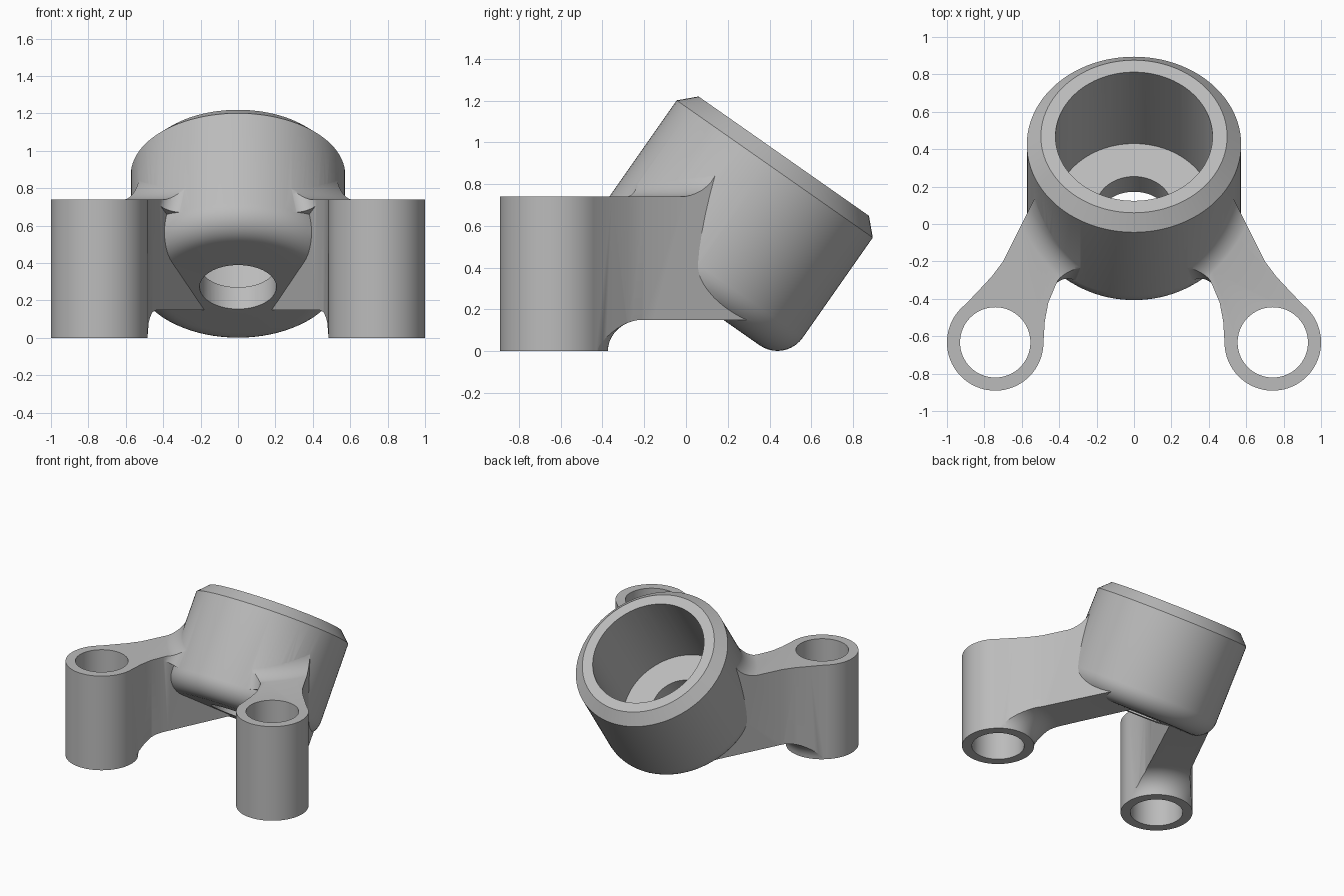
import bpy, bmesh
from math import radians, sin, cos, pi
from mathutils import Vector

if "Cube" in bpy.data.objects:
    bpy.data.objects.remove(bpy.data.objects["Cube"])

X, Y, Z = Vector((1, 0, 0)), Vector((0, 1, 0)), Vector((0, 0, 1))
TILT = radians(35)
AXIS = Vector((0, sin(TILT), cos(TILT)))       # cup axis, leaning back
CROSS = Vector((0, cos(TILT), -sin(TILT)))
BASE = Vector((0, 0.0045, 0.272))              # centre of the cup's underside
CUP_R, CORNER = 0.573, 0.148
LUG, LUG_R, HOLE_R = Vector((0.742, -0.633, 0)), 0.258, 0.188
TOP = 0.74


def make_object(name, verts, faces):
    bm = bmesh.new()
    vs = [bm.verts.new(v) for v in verts]
    for f in faces:
        bm.faces.new([vs[i] for i in f])
    bmesh.ops.remove_doubles(bm, verts=bm.verts, dist=1e-5)
    bmesh.ops.recalc_face_normals(bm, faces=bm.faces)
    mesh = bpy.data.meshes.new(name)
    bm.to_mesh(mesh)
    bm.free()
    obj = bpy.data.objects.new(name, mesh)
    bpy.context.collection.objects.link(obj)
    return obj


def tube_faces(rings, n, closed):
    faces = []
    for i in range(rings if closed else rings - 1):
        a, b = i * n, (i + 1) % rings * n
        faces += [(a + j, a + (j + 1) % n, b + (j + 1) % n, b + j) for j in range(n)]
    if not closed:
        faces += [tuple(range(n)), tuple(range((rings - 1) * n, rings * n))]
    return faces


def lathe(name, profile, origin, axis=Z, cross=Y, steps=96):
    verts, n = [], len(profile)
    for i in range(steps):
        t = 2 * pi * i / steps
        out = X * cos(t) + cross * sin(t)
        verts += [origin + axis * h + out * r for r, h in profile]
    # a profile starting and ending on the axis needs no strip along it
    on_axis = profile[0][0] == 0 and profile[-1][0] == 0
    faces = [f for k, f in enumerate(tube_faces(steps, n, True))
             if not (on_axis and k % n == n - 1)]
    return make_object(name, verts, faces)


def prism(name, outline, z0, z1):
    verts = [Vector((x, y, z)) for z in (z0, z1) for x, y in outline]
    return make_object(name, verts, tube_faces(2, len(outline), False))


def fillet(name, normal, offset, r, start, end, steps=28, arc=8):
    """Rolling-ball blend between a plane and the cup's side."""
    verts = []
    for i in range(steps):
        t = radians(start + (end - start) * i / (steps - 1))
        m = X * cos(t) + CROSS * sin(t)
        c = BASE + m * (CUP_R + r - 0.002)
        c = c + AXIS * ((offset + r - normal.dot(c)) / normal.dot(AXIS))
        verts.append(c - (m + normal) * 1.5 * r)
        ang = normal.angle(m)
        for j in range(arc + 1):
            w = j / arc
            d = (normal * sin((1 - w) * ang) + m * sin(w * ang)) / sin(ang)
            verts.append(c - d * r)
    return make_object(name, verts, tube_faces(steps, arc + 2, False))


def bake(obj):
    graph = bpy.context.evaluated_depsgraph_get()
    mesh = bpy.data.meshes.new_from_object(obj.evaluated_get(graph))
    obj.modifiers.clear()
    obj.data = mesh


def combine(obj, other, operation):
    mod = obj.modifiers.new("Boolean", 'BOOLEAN')
    mod.operation, mod.solver, mod.object = operation, 'EXACT', other
    bake(obj)
    bpy.data.objects.remove(other)


# Arm footprint, with the round lug at its end
outline = [(0.83, -0.355), (0.76, -0.28), (0.70, -0.2), (0.42, 0.36),
           (0.095, 0.36), (0.18, 0.18), (0.36, -0.2), (0.42, -0.33),
           (0.458, -0.42), (0.477, -0.52)]
for i in range(57):
    t = radians(180 + 232 * i / 56)
    outline.append((LUG.x + LUG_R * cos(t), LUG.y + LUG_R * sin(t)))
arms = prism("arms", outline, 0, 1.0)

# Blend between the inner wall of the arm and the cup
wall = Vector((-0.38, -0.18, 0)).normalized()
wall_offset = wall.dot(Vector((0.36, -0.2, 0))) - 0.002
combine(arms, fillet("wall_blend", wall, wall_offset, 0.09, -58.6, -75), 'UNION')

# Flat arm top, sweeping up into the cup
limit = prism("arm_limit", [(-0.3, -1.2), (1.3, -1.2), (1.3, 0.8), (-0.3, 0.8)], -0.2, TOP)
combine(limit, fillet("top_blend", Z, TOP - 0.002, 0.16, -80, 25, 40), 'UNION')
combine(arms, limit, 'INTERSECT')

# Raised arm underside, curving down to the lug
curve = [(0.424 - 0.165 * cos(pi / 2 * i / 10), 0.15 * sin(pi / 2 * i / 10)) for i in range(11)]
under = [(0.259, -0.1)] + curve + [(1.5, 0.15), (1.5, -0.1)]
combine(arms, lathe("underside_cutter", under, LUG), 'DIFFERENCE')

# Lug hole, then the second arm
hole = [(0, -0.2), (HOLE_R, -0.2), (HOLE_R, 1), (0, 1)]
combine(arms, lathe("lug_hole_cutter", hole, LUG, steps=64), 'DIFFERENCE')
mirror = arms.modifiers.new("Mirror", 'MIRROR')
mirror.use_mirror_merge = False
bake(arms)

# Tilted cup with a rounded base and a chamfered rim
inner = CUP_R - CORNER
corner = [(inner + CORNER * sin(pi / 2 * i / 10), CORNER * (1 - cos(pi / 2 * i / 10)))
          for i in range(11)]
body = [(0, 0)] + corner + [(CUP_R, 0.733), (0.498, 0.808), (0, 0.808)]
bracket = lathe("cup_bracket", body, BASE, AXIS, CROSS)
combine(bracket, arms, 'UNION')

# Stepped bore through the cup
bore = [(0, -0.1), (0.205, -0.1), (0.205, 0.142), (0.42, 0.142), (0.42, 1), (0, 1)]
combine(bracket, lathe("bore_cutter", bore, BASE, AXIS, CROSS), 'DIFFERENCE')

# Colour and shading
grey = bpy.data.materials.new("plain grey")
grey.use_nodes = True
colour = (0.5, 0.5, 0.5, 1)
grey.diffuse_color = colour
grey.node_tree.nodes["Principled BSDF"].inputs["Base Color"].default_value = colour
bracket.data.materials.clear()
bracket.data.materials.append(grey)
for face in bracket.data.polygons:
    face.material_index = 0

bpy.ops.object.select_all(action='DESELECT')
bracket.select_set(True)
bpy.context.view_layer.objects.active = bracket
bpy.ops.object.shade_smooth_by_angle(angle=radians(28))
